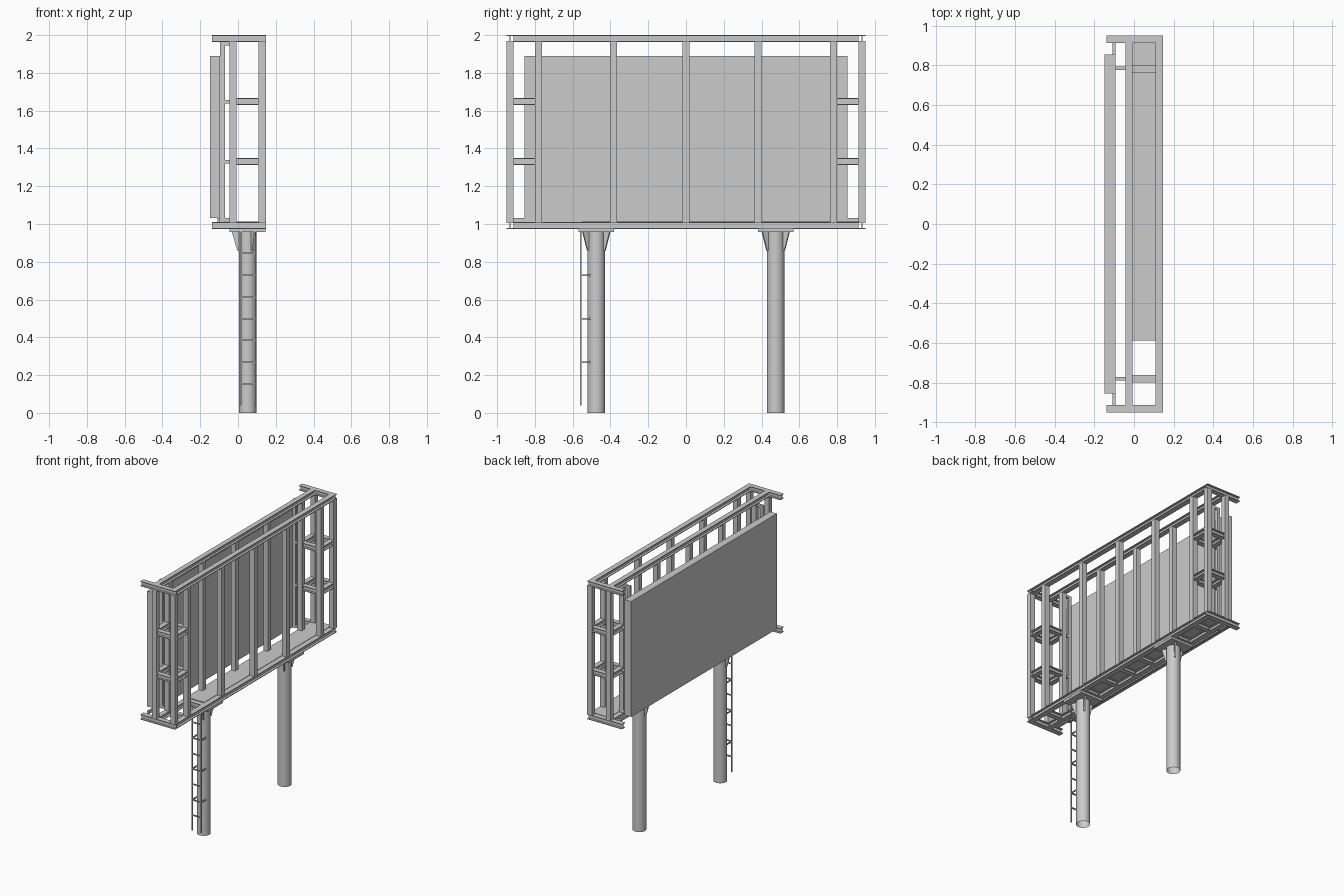
import bpy, bmesh, math
from mathutils import Vector

if "Cube" in bpy.data.objects:
    bpy.data.objects.remove(bpy.data.objects["Cube"])


def finish(name, bm):
    bmesh.ops.recalc_face_normals(bm, faces=bm.faces)
    me = bpy.data.meshes.new(name)
    bm.to_mesh(me)
    bm.free()
    ob = bpy.data.objects.new(name, me)
    bpy.context.collection.objects.link(ob)
    return ob


def boxes(name, items):
    """One object from boxes given as (x0, x1, y0, y1, z0, z1)."""
    bm = bmesh.new()
    for x0, x1, y0, y1, z0, z1 in items:
        vs = bmesh.ops.create_cube(bm, size=1)["verts"]
        for v in vs:
            v.co = Vector(((x0 + x1) / 2 + v.co.x * (x1 - x0),
                           (y0 + y1) / 2 + v.co.y * (y1 - y0),
                           (z0 + z1) / 2 + v.co.z * (z1 - z0)))
    return finish(name, bm)


def i_beams(name, items, f=0.005):
    """Horizontal steel beams: top and bottom flange joined by a thin web."""
    parts = []
    for x0, x1, y0, y1, z0, z1 in items:
        parts += [(x0, x1, y0, y1, z0, z0 + f), (x0, x1, y0, y1, z1 - f, z1)]
        if x1 - x0 > y1 - y0:
            m = (y0 + y1) / 2
            parts.append((x0, x1, m - f / 2, m + f / 2, z0 + f, z1 - f))
        else:
            m = (x0 + x1) / 2
            parts.append((m - f / 2, m + f / 2, y0, y1, z0 + f, z1 - f))
    return boxes(name, parts)


FRONT, BACK = (0.108, 0.147), (-0.044, -0.007)  # x ranges of the two frame rows
LOW, HIGH = (0.973, 1.011), (1.964, 2.0)        # z ranges of bottom and top beams
LEVELS = ((1.313, 1.35), (1.63, 1.667))         # z ranges of the side rungs
T = 0.0185                                      # half width of a beam
PX = 0.051                                      # pole centre x

# Long beams, uprights and end beams
i_beams("long_beams", [(*x, -0.913, 0.913, *z) for x in (FRONT, BACK) for z in (LOW, HIGH)])
i_beams("end_beams", [(-0.138, 0.147, y - T, y + T, *z)
                      for y in (-0.931, 0.931) for z in (LOW, HIGH)])
boxes("uprights", [(*x, y - T, y + T, LOW[1], HIGH[0]) for x in (FRONT, BACK)
                   for y in (-0.931, -0.78, -0.383, 0, 0.38, 0.78, 0.931)])

# Rungs that form square rings at both ends
i_beams("end_cross_rails", [(BACK[1], FRONT[0], y - T, y + T, *z)
                            for y in (-0.931, -0.78, 0.78, 0.931) for z in LEVELS])
i_beams("end_side_rails", [(*x, *y, *z) for x in (FRONT, BACK)
                           for y in ((-0.913, -0.798), (0.798, 0.913)) for z in LEVELS])

# Display panel with its ledge and mounting brackets
boxes("display_panel", [(-0.148, -0.094, -0.855, 0.855, 1.032, 1.89)])
boxes("panel_ledge", [(-0.108, -0.094, -0.913, 0.913, 1.011, 1.032)])
boxes("panel_mount_strips", [(-0.094, -0.07, y - 0.009, y + 0.009, 1.011, HIGH[0])
                             for y in (-0.78, 0.785)])
boxes("panel_brackets", [(-0.07, BACK[0], y - 0.009, y + 0.009, z - 0.009, z + 0.009)
                         for y in (-0.78, 0.785) for z in (1.022, 1.33, 1.648, 1.955)])

# Walkway deck, open at one end for the ladder, with joists below
boxes("walkway_deck", [(BACK[1], FRONT[0], -0.55, 0.913, 1.008, 1.014)])
i_beams("deck_joists", [(BACK[1], FRONT[0], y - T, y + T, LOW[0], 1.008)
                        for y in (-0.78, -0.568, -0.383, -0.19, 0, 0.19, 0.38, 0.568, 0.78)])

# Round poles, open at the foot
for side, y in (("left", -0.475), ("right", 0.475)):
    bm = bmesh.new()
    bmesh.ops.create_cone(bm, cap_ends=False, segments=32, radius1=0.047, radius2=0.047,
                          depth=0.957)
    pole = finish(side + "_pole", bm)
    pole.location = (PX, y, 0.4785)
    bpy.ops.object.select_all(action='DESELECT')
    pole.select_set(True)
    bpy.context.view_layer.objects.active = pole
    bpy.ops.object.shade_smooth_by_angle()

    # Cap plate and three tapered gussets
    boxes(side + "_cap_plate", [(-0.044, 0.146, y - 0.093, y + 0.093, 0.957, 0.973)])
    bm = bmesh.new()
    for deg in (60, 180, 300):
        a = math.radians(deg)
        out = Vector((math.cos(a), math.sin(a), 0))
        off = Vector((-out.y, out.x, 0)) * 0.005
        prof = ((0.04, 0.86), (0.055, 0.86), (0.083, 0.957), (0.04, 0.957))
        rings = [[bm.verts.new(Vector((PX, y, z)) + out * r + off * s) for r, z in prof]
                 for s in (-1, 1)]
        for ring in rings:
            bm.faces.new(ring)
        for i in range(4):
            j = (i + 1) % 4
            bm.faces.new((rings[0][i], rings[0][j], rings[1][j], rings[1][i]))
    finish(side + "_gussets", bm)

# Ladder on the left pole
R = 0.004
boxes("ladder_rails", [(x - R, x + R, -0.561, -0.553, 0.04, 0.973) for x in (0.014, 0.088)])
boxes("ladder_rungs", [(0.014, 0.088, -0.561, -0.553, z - R, z + R)
                       for z in (0.155, 0.268, 0.385, 0.498, 0.611, 0.728, 0.845)])
boxes("ladder_brackets", [(x - R, x + R, -0.557, -0.5, z - R, z + R)
                          for x in (0.014, 0.088) for z in (0.268, 0.498, 0.728)])
